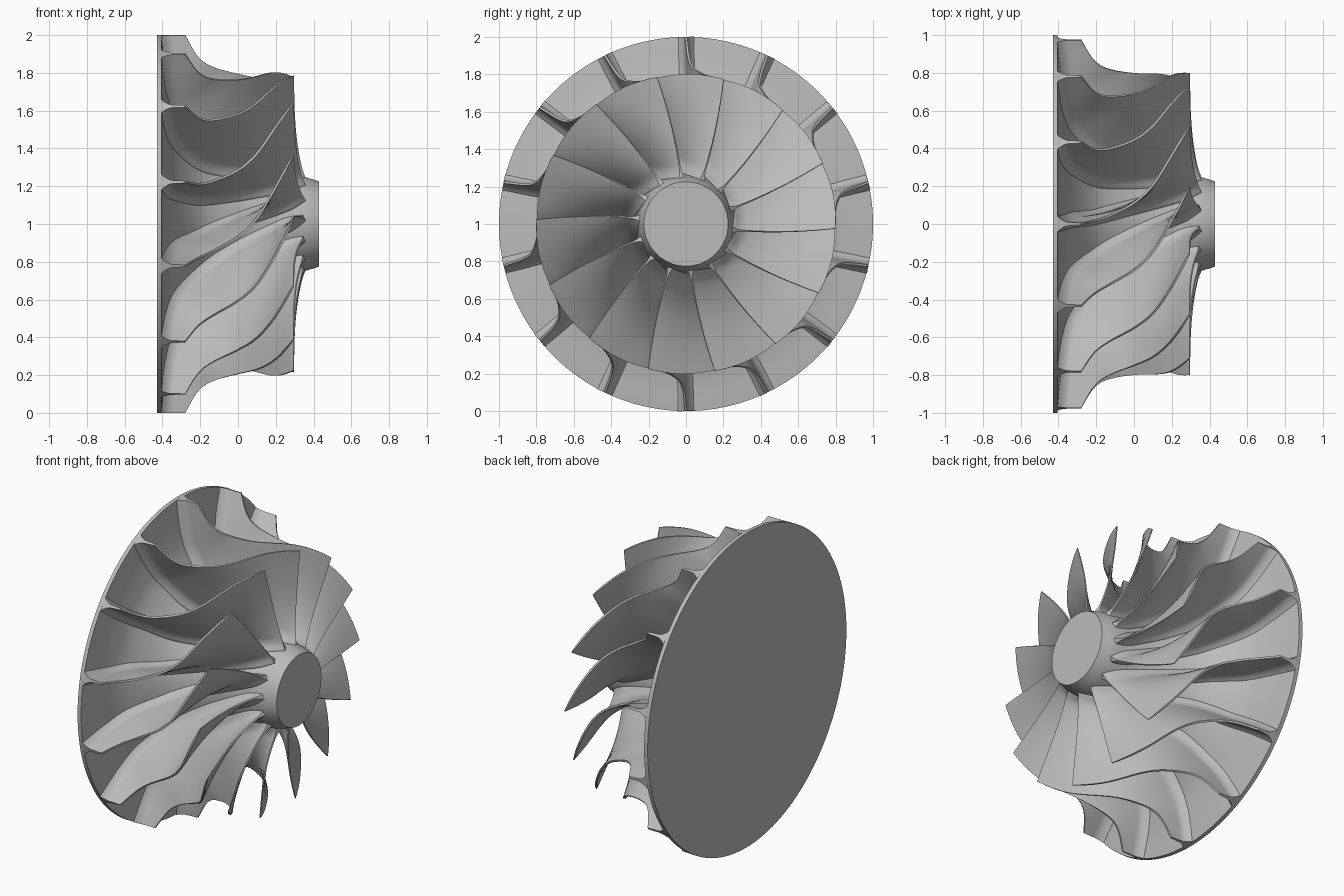
import bpy, bmesh, math
from mathutils import Vector

if "Cube" in bpy.data.objects:
    bpy.data.objects.remove(bpy.data.objects["Cube"], do_unlink=True)

BLADES = 14
CENTRE = Vector((0, 0, 1))

metal = bpy.data.materials.new("satin_grey_metal")
metal.use_nodes = True
grey = (0.5, 0.5, 0.5, 1)
metal.diffuse_color = grey
metal.node_tree.nodes["Principled BSDF"].inputs["Base Color"].default_value = grey

# Flow lines from exit to inlet: axial position, radius, wrap in degrees
HUB = [(-.405, 1, 0), (-.38, .8, .5), (-.33, .64, 2), (-.2, .455, 5),
       (-.03, .345, 14), (.16, .28, 28), (.35, .25, 46)]
SHROUD = [(-.28, 1, 0), (-.21, .885, 1), (-.13, .832, 3), (0, .802, 8),
          (.1, .797, 15), (.2, .803, 27), (.295, .8, 40.3)]


def spline(points, u):
    """Smooth curve through the points, u from 0 to 1."""
    p = [Vector(q) for q in points]
    p = [2 * p[0] - p[1]] + p + [2 * p[-1] - p[-2]]
    s = u * (len(points) - 1)
    i = min(int(s), len(points) - 2)
    t = s - i
    a, b, c, d = p[i:i + 4]
    return b + (c - a) * (t / 2) + (2 * a - 5 * b + 4 * c - d) * (t * t / 2) \
        + (3 * b - a - 3 * c + d) * (t ** 3 / 2)


def finish(bm, name):
    bmesh.ops.recalc_face_normals(bm, faces=bm.faces)
    mesh = bpy.data.meshes.new(name)
    bm.to_mesh(mesh)
    bm.free()
    mesh.materials.append(metal)
    mesh.shade_smooth()
    mesh.set_sharp_from_angle(angle=math.radians(35))
    return mesh


def place(mesh, name, turn=0):
    ob = bpy.data.objects.new(name, mesh)
    ob.location = CENTRE
    ob.rotation_euler.x = turn
    bpy.context.collection.objects.link(ob)


def camber(u, v):
    """Point on the middle surface of a blade, v from hub to tip."""
    h, s = spline(HUB, u), spline(SHROUD, u)
    k = max(0, 1 - v)
    x = s.x + (h.x - s.x) * k ** (1 + 2 * u ** 4)
    r = s.y + (h.y - s.y) * (1 - v)
    a = math.radians(90 - s.z - (h.z - s.z) * k)
    return Vector((x, r * math.cos(a), r * math.sin(a)))


def half_thickness(u, v):
    span = (spline(HUB, u) - spline(SHROUD, u)).xy.length
    fillet = max(0, 1 - max(0, v) * span / .06) ** 2
    nose = 1 - .6 * max(0, (u - .9) / .1) ** 2
    return (.006 + .006 * (1 - v) + .03 * fillet) * nose


# Hub and back disc, turned in one piece
bm = bmesh.new()
profile = [(-.43, 0), (-.43, 1)]
profile += [tuple(spline(HUB, i / 40).xy) for i in range(41)]
profile += [(.39, .238), (.43, .225), (.43, 0)]
verts = [bm.verts.new((x, r, 0)) for x, r in profile]
edges = [bm.edges.new(pair) for pair in zip(verts, verts[1:])]
bmesh.ops.spin(bm, geom=verts + edges, cent=(0, 0, 0), axis=(1, 0, 0),
               angle=math.tau, steps=144)
bmesh.ops.remove_doubles(bm, verts=bm.verts, dist=1e-4)
place(finish(bm, "hub"), "hub")

# One blade: a closed thin shell around the camber surface
NU, NV, E = 48, 22, .002
bm = bmesh.new()
rings = []
for i in range(NU + 1):
    u = i / NU
    sides = ([], [])
    for j in range(NV + 1):
        v = -.015 + 1.015 * (j / NV) ** 1.7
        u0, u1 = max(0, u - E), min(1, u + E)
        du = camber(u1, v) - camber(u0, v)
        dv = camber(u, v + E) - camber(u, v)
        if v + E > 1 or v < 0:
            vc = min(max(v, 0), 1 - E)
            dv = camber(u, vc + E) - camber(u, vc)
        offset = du.cross(dv).normalized() * half_thickness(u, v)
        mid = camber(u, v)
        sides[0].append(bm.verts.new(mid + offset))
        sides[1].append(bm.verts.new(mid - offset))
    rings.append(sides[0] + sides[1][::-1])
count = len(rings[0])
for a, b in zip(rings, rings[1:]):
    for j in range(count):
        k = (j + 1) % count
        bm.faces.new((a[j], a[k], b[k], b[j]))
# Close the exit and inlet edges
for ring in (rings[0], rings[-1]):
    for j in range(NV):
        bm.faces.new((ring[j], ring[j + 1], ring[-2 - j], ring[-1 - j]))
blade = finish(bm, "blade")

for n in range(BLADES):
    place(blade, f"blade_{n + 1}", n * math.tau / BLADES)
